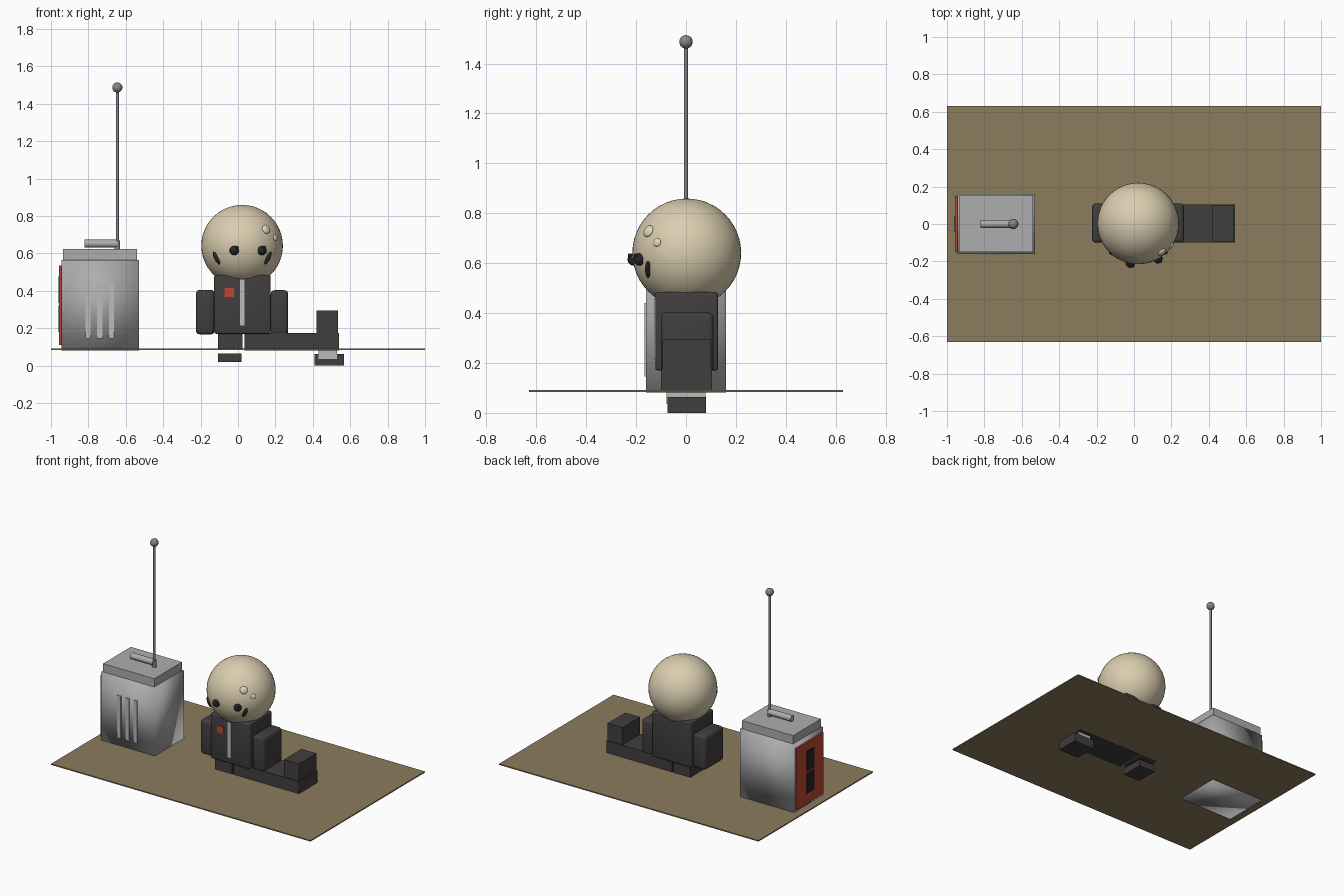
import bpy
import math
from mathutils import Vector

cube = bpy.data.objects.get("Cube")
if cube:
    bpy.data.objects.remove(cube, do_unlink=True)


def material(name, r, g, b):
    m = bpy.data.materials.new(name)
    m.use_nodes = True
    m.diffuse_color = (r, g, b, 1)
    m.node_tree.nodes["Principled BSDF"].inputs["Base Color"].default_value = (r, g, b, 1)
    return m


SAND = material("sandy_brown", .26, .2, .11)
GREY = material("painted_grey", .42, .42, .42)
PALE = material("pale_grey", .5, .5, .5)
STEEL = material("antenna_steel", .24, .24, .25)
CREAM = material("cream", .7, .61, .43)
SPOT = material("light_cream", .76, .68, .52)
CLOTH = material("charcoal_cloth", .052, .047, .047)
RED = material("brick_red", .5, .065, .035)
BLACK = material("eye_black", .018, .018, .02)


def finish(name, mat):
    o = bpy.context.object
    o.name = o.data.name = name
    o.data.materials.append(mat)
    return o


def box(name, x, y, z, mat, bevel=0):
    """Box from its (min, max) extents, optionally with soft edges."""
    mid = [(a + b) / 2 for a, b in (x, y, z)]
    bpy.ops.mesh.primitive_cube_add(size=1, location=mid)
    o = finish(name, mat)
    o.scale = [b - a for a, b in (x, y, z)]
    bpy.ops.object.transform_apply(location=False, rotation=False, scale=True)
    if bevel:
        m = o.modifiers.new("soft_edges", "BEVEL")
        m.width, m.segments = bevel, 3
        bpy.ops.object.shade_smooth()
    return o


def ball(name, loc, radii, mat, segments=24, tilt=(0, 0, 0)):
    bpy.ops.mesh.primitive_uv_sphere_add(segments=segments, ring_count=segments // 2,
                                         location=loc, rotation=tilt)
    o = finish(name, mat)
    o.scale = radii
    bpy.ops.object.shade_smooth()
    return o


def rod(name, start, end, radius, mat):
    a, b = Vector(start), Vector(end)
    bpy.ops.mesh.primitive_cylinder_add(vertices=20, radius=radius, depth=(b - a).length,
                                        location=(a + b) / 2)
    o = finish(name, mat)
    o.rotation_euler = (b - a).to_track_quat("Z", "Y").to_euler()
    bpy.ops.object.shade_smooth_by_angle()
    return o


# Ground sheet
box("ground", (-1, 1), (-.63, .63), (.083, .091), SAND)

# Metal cabinet with lid, vents and side panel
box("cabinet_body", (-.945, -.53), (-.16, .16), (.0815, .565), GREY)
bpy.ops.object.shade_smooth()
box("cabinet_lid", (-.935, -.54), (-.15, .155), (.565, .623), GREY)
for i in range(3):
    x = -.802 + i * .063
    box("vent_slat", (x - .014, x + .014), (-.166, -.158), (.145, .44), PALE)
box("side_panel", (-.957, -.944), (-.15, .15), (.11, .535), RED)
for z in (.18, .335):
    box("panel_window", (-.961, -.955), (-.042, .042), (z, z + .14), BLACK)

# Lid handle and antenna
rod("lid_handle", (-.82, 0, .652), (-.645, 0, .652), .021, GREY)
rod("antenna_base", (-.645, 0, .62), (-.645, 0, .668), .015, STEEL)
rod("antenna", (-.645, 0, .64), (-.645, 0, 1.48), .008, STEEL)
ball("antenna_tip", (-.645, 0, 1.487), (.027,) * 3, STEEL)

# Torso, arms, zip and badge
box("torso", (-.127, .175), (-.123, .128), (.17, .485), CLOTH, .01)
box("right_arm", (-.225, -.125), (-.1, .11), (.167, .405), CLOTH, .02)
box("left_arm", (.175, .268), (-.1, .11), (.163, .403), CLOTH, .02)
box("zip", (.01, .036), (-.128, -.12), (.215, .46), PALE)
box("badge", (-.072, -.022), (-.128, -.12), (.367, .415), RED)

# Legs, feet and sock
box("right_leg", (-.107, .025), (-.1, .105), (.083, .172), CLOTH)
box("left_leg", (.035, .54), (-.1, .105), (.0815, .175), CLOTH)
box("left_shin", (.42, .535), (-.095, .1), (.175, .295), CLOTH)
box("right_shoe", (-.107, .02), (-.075, .08), (.018, .065), CLOTH)
box("left_shoe", (.41, .566), (-.075, .08), (0, .063), CLOTH)
box("left_sock", (.43, .528), (-.078, .078), (.035, .084), PALE)

# Head with eyes, cheek marks and spots
CENTRE, RADIUS = Vector((.022, .003, .641)), .218
ball("head", CENTRE, (RADIUS,) * 3, CREAM, 48)


def on_head(x, z):
    dx, dz = x - CENTRE.x, z - CENTRE.z
    return Vector((x, CENTRE.y - math.sqrt(RADIUS ** 2 - dx ** 2 - dz ** 2), z))


for side, x in (("right", -.02), ("left", .128)):
    p = on_head(x, .615)
    ball(side + "_eye", p, (.025,) * 3, BLACK)
    ball(side + "_eye_glint", p + Vector((.014, -.016, .016)), (.008,) * 3, BLACK, 12)
for side, x, s in (("right", -.115, -1), ("left", .16, 1)):
    ball(side + "_cheek_mark", on_head(x, .575), (.012, .012, .037), BLACK,
         tilt=(0, s * .45, 0))
for x, z, r in ((.15, .728, .025), (.2, .683, .017)):
    p = on_head(x, z)
    aim = (p - CENTRE).to_track_quat("Z", "Y").to_euler()
    ball("face_spot", p, (r, r, r * .5), SPOT, tilt=aim)
